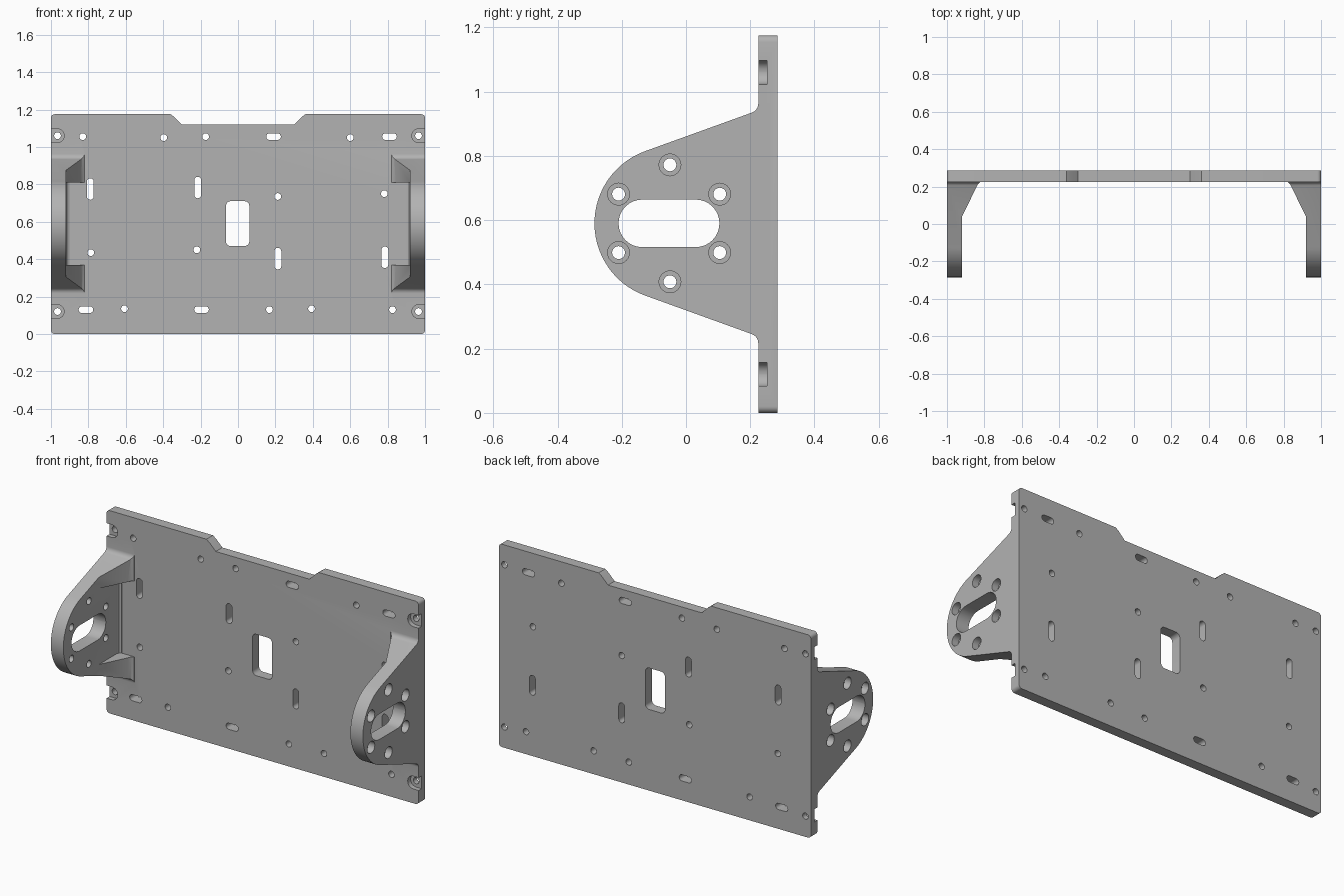
import bpy, bmesh, math
from mathutils import Vector

if "Cube" in bpy.data.objects:
    bpy.data.objects.remove(bpy.data.objects["Cube"])

grey = bpy.data.materials.new("plain grey")
grey.use_nodes = True
grey.diffuse_color = (0.45, 0.45, 0.45, 1)
grey.node_tree.nodes["Principled BSDF"].inputs["Base Color"].default_value = (0.45, 0.45, 0.45, 1)

FRONT, BACK, MID = 0.225, 0.285, 0.59
PLACE = {"x": lambda a, b, d: (d, a, b),
         "y": lambda a, b, d: (a, d, b),
         "z": lambda a, b, d: (a, b, d)}


def prism(name, outlines, axis, lo, hi):
    """Extrude closed 2D outlines along an axis between lo and hi."""
    bm = bmesh.new()
    for pts in outlines:
        ends = [[bm.verts.new(PLACE[axis](a, b, d)) for a, b in pts] for d in (lo, hi)]
        bm.faces.new(ends[0])
        bm.faces.new(ends[1])
        for i in range(len(pts)):
            j = (i + 1) % len(pts)
            bm.faces.new((ends[0][i], ends[0][j], ends[1][j], ends[1][i]))
    bmesh.ops.recalc_face_normals(bm, faces=bm.faces)
    mesh = bpy.data.meshes.new(name)
    bm.to_mesh(mesh)
    bm.free()
    mesh.materials.append(grey)
    ob = bpy.data.objects.new(name, mesh)
    bpy.context.collection.objects.link(ob)
    return ob


def combine(target, tool, operation="DIFFERENCE"):
    """Apply a boolean and discard the tool."""
    mod = target.modifiers.new("bool", "BOOLEAN")
    mod.operation, mod.solver, mod.object = operation, "EXACT", tool
    bpy.context.view_layer.objects.active = target
    bpy.ops.object.modifier_apply(modifier=mod.name)
    bpy.data.objects.remove(tool)


def arc(cx, cy, r, start, end, n):
    angles = [math.radians(start + (end - start) * i / n) for i in range(n + 1)]
    return [(cx + r * math.cos(t), cy + r * math.sin(t)) for t in angles]


def rounded(cx, cy, w, h, r, n=6):
    """Rectangle with round corners; also makes slots and circles."""
    pts = []
    for k, (sx, sy) in enumerate(((1, 1), (-1, 1), (-1, -1), (1, -1))):
        pts += arc(cx + sx * (w / 2 - r), cy + sy * (h / 2 - r), r, 90 * k, 90 * k + 90, n)
    clean = []
    for p in pts:
        if not clean or (Vector(p) - Vector(clean[-1])).length > 1e-5:
            clean.append(p)
    if (Vector(clean[0]) - Vector(clean[-1])).length < 1e-5:
        clean.pop()
    return clean


def circle(cx, cy, r):
    return arc(cx, cy, r, 0, 345, 23)


# Back plate with a shallow notch in its top edge
R = 0.02
outline = (arc(-1 + R, R, R, 180, 270, 5) + arc(1 - R, R, R, 270, 360, 5)
           + arc(1 - R, 1.175 - R, R, 0, 90, 5)
           + [(0.36, 1.175), (0.34, 1.16), (0.30, 1.12),
              (-0.30, 1.12), (-0.34, 1.16), (-0.36, 1.175)]
           + arc(-1 + R, 1.175 - R, R, 90, 180, 5))
plate = prism("mounting_bracket", [outline], "y", FRONT, BACK)

# Pockets open to the side edges at the four corners
pockets = []
for s in (-1, 1):
    for z in (0.12, 1.06):
        pockets.append(rounded(s * 1.0, z, 0.14, 0.074, 0.036))
combine(plate, prism("corner_pockets", pockets, "y", FRONT - 0.05, FRONT + 0.027))

# Round holes, slots and the central window
round_holes = [(-0.83, 1.055), (-0.397, 1.05), (-0.173, 1.055), (0.6, 1.05),
               (0.213, 0.735), (0.782, 0.75), (-0.787, 0.435), (-0.22, 0.45),
               (-0.607, 0.135), (0.168, 0.13), (0.393, 0.135), (0.826, 0.13)]
round_holes += [(s * 0.965, z) for s in (-1, 1) for z in (0.12, 1.06)]
wide_slots = [(0.19, 1.055), (0.81, 1.055), (-0.813, 0.13), (-0.195, 0.13)]
tall_slots = [(-0.79, 0.775), (-0.215, 0.783), (0.213, 0.403), (0.785, 0.41)]
holes = [circle(x, z, 0.018) for x, z in round_holes]
holes += [rounded(x, z, 0.078, 0.036, 0.0179) for x, z in wide_slots]
holes += [rounded(x, z, 0.037, 0.115, 0.0184) for x, z in tall_slots]
holes.append(rounded(-0.002, MID, 0.125, 0.24, 0.025))
combine(plate, prism("plate_holes", holes, "y", 0.1, 0.4))

# Side ear profile: round nose, sloping flanks, fillets into the plate
upper = (arc(0.195, 0.963, 0.03, 0, -70, 6)
         + arc(-0.046, MID, 0.239, 109.5, 180, 20))
lower = [(y, 2 * MID - z) for y, z in reversed(upper[:-1])]
ear_profile = [(0.26, upper[0][1])] + upper + lower + [(0.26, lower[-1][1])]

bolt_points = [(-0.05, MID + 0.182), (-0.05, MID - 0.182)]
bolt_points += [(y, MID + dz) for y in (-0.21, 0.105) for dz in (-0.091, 0.091)]

for s, side in ((-1, "right"), (1, "left")):
    ear = prism(side + "_ear", [ear_profile], "x", s * 0.82, s)
    # Taper the gussets towards the plate
    taper = [(0.8, -0.4), (0.92, -0.4), (0.92, 0.04), (0.843, 0.195),
             (0.835, 0.213), (0.822, 0.224), (0.822, 0.3), (0.8, 0.3)]
    combine(ear, prism("taper", [[(s * x, y) for x, y in taper]], "z", 0, 1.2))
    # Open the space between the gussets, leaving a small fillet
    gap = [(0.8, -0.4), (0.92, -0.4), (0.92, 0.203), (0.915, 0.217),
           (0.902, 0.224), (0.902, 0.3), (0.8, 0.3)]
    combine(ear, prism("gap", [[(s * x, y) for x, y in gap]], "z", 0.37, 0.81))
    # Long slot, bolt holes and outside counterbores
    cuts = [circle(y, z, 0.02) for y, z in bolt_points]
    cuts.append(rounded(-0.053, MID, 0.314, 0.148, 0.0738, 8))
    combine(ear, prism("ear_holes", cuts, "x", s * 0.7, s * 1.1))
    bores = [circle(y, z, 0.034) for y, z in bolt_points]
    combine(ear, prism("counterbores", bores, "x", s * 0.96, s * 1.1))
    combine(plate, ear, "UNION")

bpy.ops.object.select_all(action="DESELECT")
plate.select_set(True)
bpy.context.view_layer.objects.active = plate
bpy.ops.object.shade_smooth_by_angle(angle=math.radians(30))
